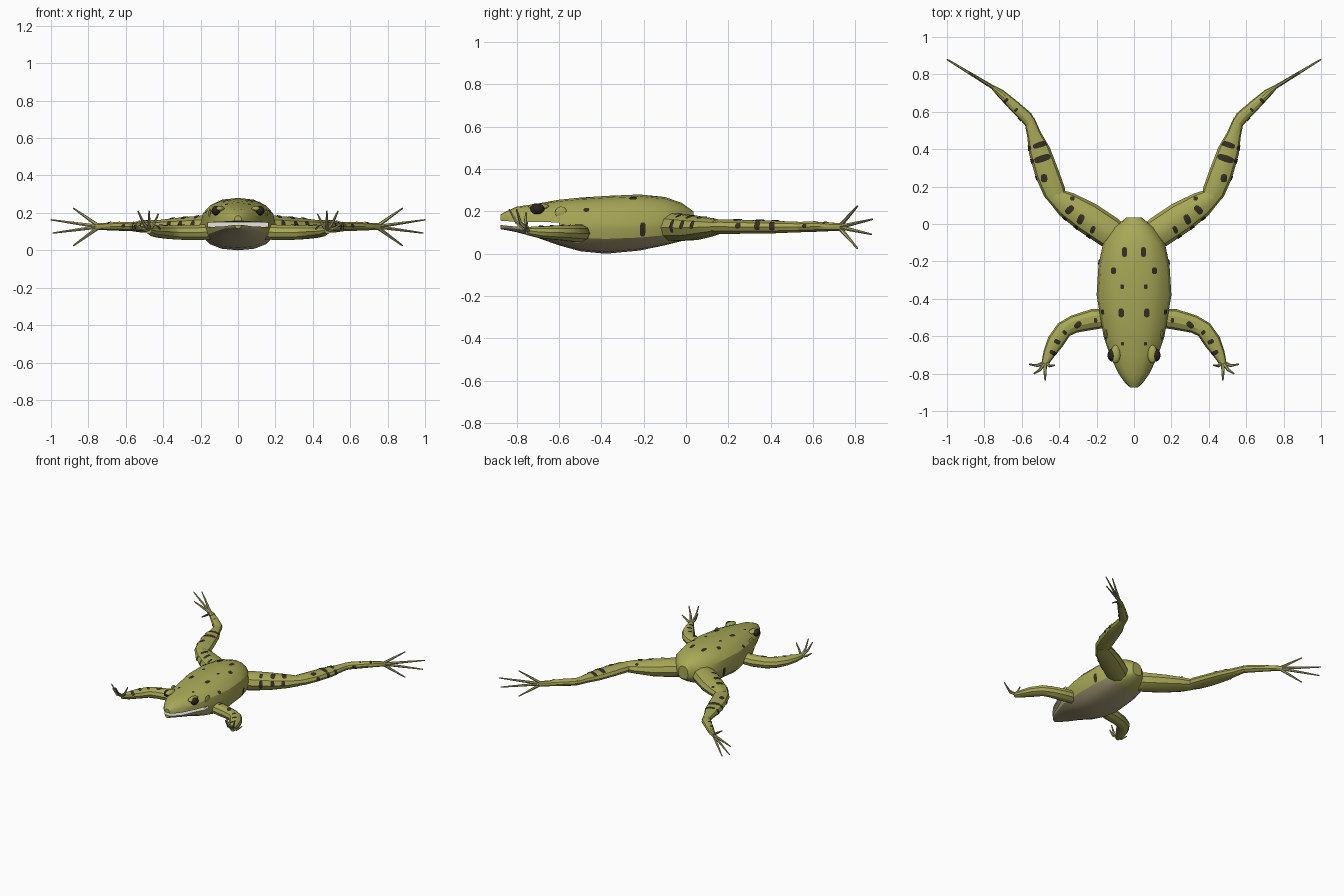
import bpy, bmesh, math
from mathutils import Vector
from mathutils.bvhtree import BVHTree

if "Cube" in bpy.data.objects:
    bpy.data.objects.remove(bpy.data.objects["Cube"])


def material(name, rgb):
    m = bpy.data.materials.new(name)
    m.use_nodes = True
    m.diffuse_color = (*rgb, 1)
    m.node_tree.nodes["Principled BSDF"].inputs["Base Color"].default_value = (*rgb, 1)
    return m


GREEN = material("olive skin", (0.39, 0.39, 0.095))
BELLY = material("beige belly", (0.41, 0.36, 0.2))
LIP = material("pale mouth", (0.9, 0.88, 0.8))
TAN = material("tan toes", (0.42, 0.4, 0.17))
SPOT = material("dark brown spots", (0.035, 0.028, 0.018))
EYE = material("dark eye", (0.025, 0.018, 0.012))
all_verts, all_polys = [], []


def finish(name, bm, mats, angle=30, rule=None, solid=True):
    """Turn a bmesh into a shaded object, coloured by an optional face rule."""
    bmesh.ops.recalc_face_normals(bm, faces=bm.faces)
    if rule:
        bm.normal_update()
        for f in bm.faces:
            f.material_index = rule(f)
    if solid:
        start = len(all_verts)
        bm.verts.index_update()
        all_verts.extend(v.co.copy() for v in bm.verts)
        all_polys.extend([start + v.index for v in f.verts] for f in bm.faces)
    mesh = bpy.data.meshes.new(name)
    bm.to_mesh(mesh)
    bm.free()
    ob = bpy.data.objects.new(name, mesh)
    bpy.context.collection.objects.link(ob)
    for m in mats:
        mesh.materials.append(m)
    bpy.ops.object.select_all(action="DESELECT")
    ob.select_set(True)
    bpy.context.view_layer.objects.active = ob
    bpy.ops.object.shade_smooth_by_angle(angle=math.radians(angle))


def loft(rings):
    bm = bmesh.new()
    rows = [[bm.verts.new(p) for p in ring] for ring in rings]
    n = len(rows[0])
    for a, b in zip(rows, rows[1:]):
        for i in range(n):
            bm.faces.new((a[i], a[(i + 1) % n], b[(i + 1) % n], b[i]))
    bm.faces.new(rows[0])
    bm.faces.new(rows[-1])
    return bm, rows


def limb(name, path, s, sides=10, mat=GREEN):
    """Tapered tube; each path point is x, y, z, half width, half height."""
    pts = [Vector((s * p[0], p[1], p[2])) for p in path]
    rings = []
    for i, c in enumerate(pts):
        t = (pts[min(i + 1, len(pts) - 1)] - pts[max(i - 1, 0)]).normalized()
        side = t.cross(Vector((0, 0, 1))).normalized()
        up = side.cross(t)
        w, h = path[i][3:]
        rings.append([c + side * w * math.cos(a) + up * h * math.sin(a)
                      for a in (2 * math.pi * k / sides for k in range(sides))])
    finish(name, loft(rings)[0], [mat])


def blob(name, centre, size, mat):
    bm = bmesh.new()
    bmesh.ops.create_uvsphere(bm, u_segments=14, v_segments=8, radius=1)
    for v in bm.verts:
        v.co = Vector(v.co[k] * size[k] + centre[k] for k in range(3))
    finish(name, bm, [mat], 60, solid=False)


# Body and head: y, half width, top, mouth line, bottom
stations = [(-.875, .02, .185, .156, .116), (-.85, .047, .2, .154, .112),
            (-.8, .083, .222, .152, .102), (-.7, .13, .237, .15, .075),
            (-.6, .163, .255, .148, .04), (-.5, .18, .265, .145, .012),
            (-.38, .2, .273, .145, 0), (-.22, .19, .28, .145, .015),
            (-.1, .165, .268, .145, .04), (-.02, .11, .24, .145, .06),
            (.035, .04, .2, .15, .1)]
HALF = 8
HINGE = 4


def section(y, w, top, mid, bottom):
    low = mid - min(.024, (mid - bottom) * .5)
    jaw = w * (.9 if y < -.65 else 1)
    ring = []
    for z0, z1, wide, turn in ((mid, top, w, 0), (low, bottom, jaw, math.pi)):
        for k in range(HALF + 1):
            a = turn + math.pi * k / HALF
            c = math.cos(a)
            ring.append(Vector((math.copysign(abs(c) ** .85, c) * wide, y,
                                z0 + (z1 - z0) * abs(math.sin(a)) ** .9)))
    return ring


# Open mouth: take out the band between the jaws, then add roof, floor and back wall
body, rows = loft([section(*st) for st in stations])
r1, l1, l2, r2 = 0, HALF, HALF + 1, 2 * HALF + 1
gap = [body.faces.get(rows[0])]
for a, b in zip(rows[:HINGE], rows[1:]):
    gap += [body.faces.get((a[i], a[j], b[j], b[i])) for i, j in ((l1, l2), (r2, r1))]
bmesh.ops.delete(body, geom=gap, context="FACES")
body.faces.new(rows[0][:l2])
body.faces.new(rows[0][l2:])
back = rows[HINGE]
mouth = {body.faces.new((back[r1], back[l1], back[l2], back[r2]))}
for a, b in zip(rows[:HINGE], rows[1:]):
    for i, j in ((r1, l1), (l2, r2)):
        mouth.add(body.faces.new((a[i], a[j], b[j], b[i])))


def body_colour(f):
    if f in mouth:
        return 2
    return 1 if f.normal.z < -.3 and f.calc_center_median().y < -.08 else 0


finish("body", body, [GREEN, BELLY, LIP], 25, body_colour)

# Toes and fingers: tip positions
toe_tips = [(.88, .81, .225), (1.0, .88, .163), (.99, .875, .092), (.88, .81, .025)]
finger_tips = [(.56, -.75, .15), (.535, -.8, .21), (.475, -.835, .21), (.425, -.755, .195)]


def digits(name, base, tips, bend, s):
    for i, tip in enumerate(tips):
        a, b = Vector(base), Vector(tip)
        m = a.lerp(b, .5) + Vector(bend)
        limb(f"{name}_{i + 1}", [(*a, .011, .011), (*m, .008, .008), (*b, .004, .004)],
             s, 6, TAN)


for s, tag in ((1, "left"), (-1, "right")):
    # Hind leg: thigh, shin and foot
    limb(tag + "_thigh", [(.06, -.09, .125, .07, .06), (.13, -.045, .125, .085, .068),
                          (.25, .035, .122, .085, .06), (.36, .105, .125, .07, .046),
                          (.425, .15, .127, .045, .035)], s)
    limb(tag + "_shin", [(.395, .1, .128, .035, .028), (.425, .17, .128, .06, .036),
                         (.465, .27, .127, .064, .034), (.505, .39, .126, .058, .032),
                         (.535, .48, .126, .038, .028), (.56, .56, .126, .028, .025)], s)
    limb(tag + "_foot", [(.535, .51, .126, .026, .024), (.575, .57, .127, .034, .026),
                         (.65, .64, .128, .029, .024), (.715, .7, .127, .022, .02),
                         (.76, .735, .126, .01, .02)], s)
    digits(tag + "_toe", (.74, .722, .126), toe_tips, (0, 0, 0), s)

    # Front leg and hand
    limb(tag + "_arm", [(.12, -.5, .1, .05, .042), (.22, -.51, .095, .055, .043),
                        (.32, -.535, .095, .048, .04), (.375, -.565, .098, .046, .038),
                        (.42, -.63, .1, .046, .034), (.455, -.695, .102, .032, .028),
                        (.478, -.75, .108, .018, .02)], s)
    digits(tag + "_finger", (.476, -.74, .107), finger_tips, (0, -.012, -.012), s)

    # Eye, lid and ear disc
    blob(tag + "_eye", (s * .116, -.702, .212), (.026, .034, .026), EYE)
    blob(tag + "_eyelid", (s * .098, -.695, .222), (.026, .05, .016), GREEN)
    blob(tag + "_ear", (s * .15, -.59, .195), (.008, .028, .028), GREEN)

# Skin spots: thin patches laid on the surface
tree = BVHTree.FromPolygons(all_verts, all_polys)
spots = bmesh.new()


def blocky(v):
    return math.copysign(abs(v) ** .65, v)


def spot(origin, direction, axis, length, width):
    hit, normal, _, _ = tree.ray_cast(Vector(origin), Vector(direction))
    if normal.dot(Vector(direction)) > 0:
        normal = -normal
    axis = Vector(axis)
    u = (axis - normal * axis.dot(normal)).normalized()
    v = normal.cross(u)

    def place(r, a):
        p = hit + u * length * r * blocky(math.cos(a)) + v * width * r * blocky(math.sin(a))
        near, n, _, _ = tree.find_nearest(p)
        return spots.verts.new(near + n * .004)

    mid = place(0, 0)
    rims = [[place(r, k * math.tau / 12) for k in range(12)] for r in (.5, 1)]
    for k in range(12):
        j = (k + 1) % 12
        spots.faces.new((mid, rims[0][k], rims[0][j]))
        spots.faces.new((rims[0][k], rims[1][k], rims[1][j], rims[0][j]))


# Spots seen from above: x, y, axis x, axis y, half length, half width
upper = [(.05, -.15, 0, 1, .027, .014), (.108, -.25, 0, 1, .018, .015),
         (.063, -.335, 0, 1, .013, .01), (.068, -.475, 0, 1, .024, .015),
         (.06, -.64, 0, 1, .01, .008), (.345, .075, 1, -1, .028, .017),
         (.285, .025, -1, 2, .03, .017), (.22, -.03, -1, 2, .022, .012),
         (.33, .135, 1, 0, .012, .012), (.5, .425, 3, -1, .042, .015),
         (.49, .35, 3, -1, .048, .018), (.48, .245, 0, 1, .022, .018),
         (.685, .66, 1, -1, .018, .009), (.63, .61, 1, -1, .012, .007),
         (.3, -.54, 1, -1, .022, .015), (.205, -.515, 0, 1, .012, .009),
         (.37, -.58, 1, 1, .014, .01), (.43, -.69, 1, .6, .026, .012),
         (.41, -.63, 1, .5, .018, .012)]
# Spots on the thigh fronts: x, z, half height; and on the flanks: y, z, half height
front = [(.185, .115, .035), (.245, .125, .038), (.31, .135, .022), (.37, .135, .02)]
flank = [(-.47, .205, .012), (.245, .13, .016), (.335, .127, .03),
         (.405, .127, .03), (.56, .13, .01)]
for s in (1, -1):
    for x, y, ax, ay, l, w in upper:
        spot((s * x, y, 1), (0, 0, -1), (s * ax, ay, 0), l, w)
    for x, z, h in front:
        spot((s * x, -.4, z), (0, 1, 0), (0, 0, 1), h, .014)
    for y, z, h in flank:
        spot((s * 1.2, y, z), (-s, 0, 0), (0, 0, 1), h, .014)
finish("skin_spots", spots, [SPOT], 60, solid=False)
